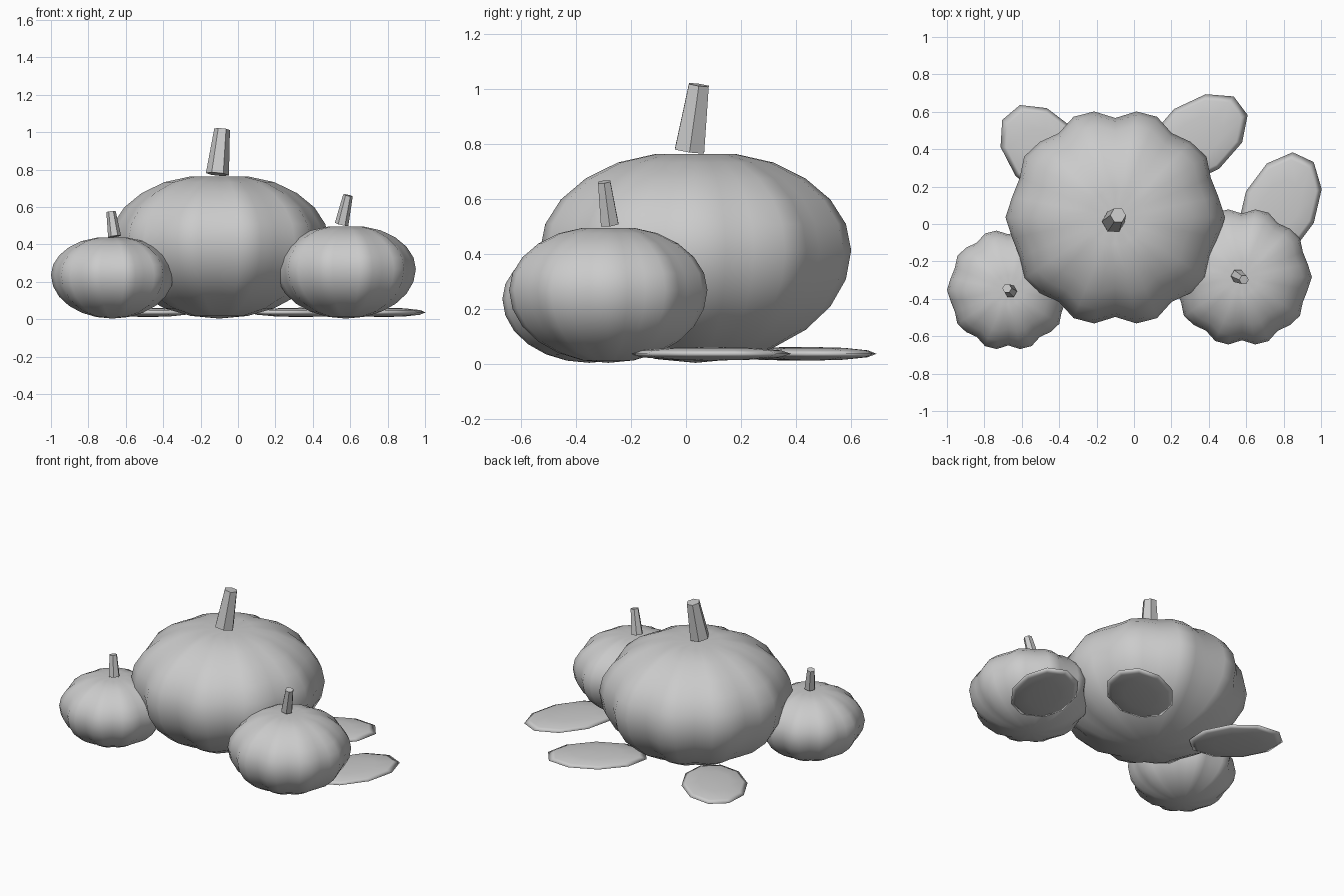
import bpy, bmesh
from math import sin, cos, pi, exp, radians
from mathutils import Vector, Matrix

if "Cube" in bpy.data.objects:
    bpy.data.objects.remove(bpy.data.objects["Cube"])


def make_object(name, bm, smooth=True):
    bmesh.ops.recalc_face_normals(bm, faces=bm.faces)
    for f in bm.faces:
        f.smooth = smooth
    mesh = bpy.data.meshes.new(name)
    bm.to_mesh(mesh)
    bm.free()
    ob = bpy.data.objects.new(name, mesh)
    bpy.context.collection.objects.link(ob)
    return ob


# Ribbed, flattened sphere: ten lobes, grooves at front and back
def pumpkin(name, x, y, radius, half_height):
    segs, rings = 32, 12
    bm = bmesh.new()
    bmesh.ops.create_uvsphere(bm, u_segments=segs, v_segments=rings, radius=1)
    for v in bm.verts:
        px, py, pz = v.co
        flat = (px * px + py * py) ** 0.5
        angle = Vector((px, py)).angle_signed(Vector((1, 0))) if flat > 1e-5 else 0
        rib = 0.906 + 0.094 * abs(cos(5 * angle))
        if pz > 0:
            pz = 0.9 * pz - 0.08 * exp(-(flat / 0.2) ** 2)
        v.co = (x + px * radius * rib, y + py * radius * rib,
                half_height * (1 + pz) + 0.004)
    return make_object(name, bm)


# Tapered six-sided stem between two points
def stem(name, base, top, r_base, r_top):
    base, top = Vector(base), Vector(top)
    axis = top - base
    bm = bmesh.new()
    bmesh.ops.create_cone(bm, cap_ends=True, segments=6, radius1=r_base,
                          radius2=r_top, depth=axis.length)
    tilt = Vector((0, 0, 1)).rotation_difference(axis).to_matrix().to_4x4()
    bm.transform(Matrix.Translation((base + top) / 2) @ tilt
                 @ Matrix.Rotation(radians(90), 4, 'Z'))
    ob = make_object(name, bm)
    bpy.ops.object.select_all(action='DESELECT')
    ob.select_set(True)
    bpy.context.view_layer.objects.active = ob
    bpy.ops.object.shade_smooth_by_angle(angle=radians(40))


# Thin oval leaf lying near the ground
def leaf(name, x, y, length, width, angle):
    bm = bmesh.new()
    bmesh.ops.create_uvsphere(bm, u_segments=10, v_segments=6, radius=1)
    bm.transform(Matrix.Translation((x, y, 0.037))
                 @ Matrix.Rotation(radians(angle), 4, 'Z')
                 @ Matrix.Diagonal((length, width, 0.025, 1)))
    make_object(name, bm)


pumpkin("large_pumpkin", -0.10, 0.035, 0.587, 0.41)
pumpkin("right_pumpkin", 0.577, -0.283, 0.374, 0.265)
pumpkin("left_pumpkin", -0.672, -0.352, 0.328, 0.233)

stem("large_stem", (-0.11, 0.013, 0.776), (-0.085, 0.047, 1.016), 0.062, 0.042)
stem("right_stem", (0.554, -0.278, 0.508), (0.588, -0.298, 0.663), 0.037, 0.026)
stem("left_stem", (-0.66, -0.36, 0.443), (-0.679, -0.344, 0.576), 0.035, 0.025)

leaf("back_left_leaf", -0.48, 0.385, 0.29, 0.20, 130)
leaf("back_right_leaf", 0.335, 0.455, 0.31, 0.20, 37)
leaf("right_leaf", 0.78, 0.09, 0.31, 0.20, 65)
